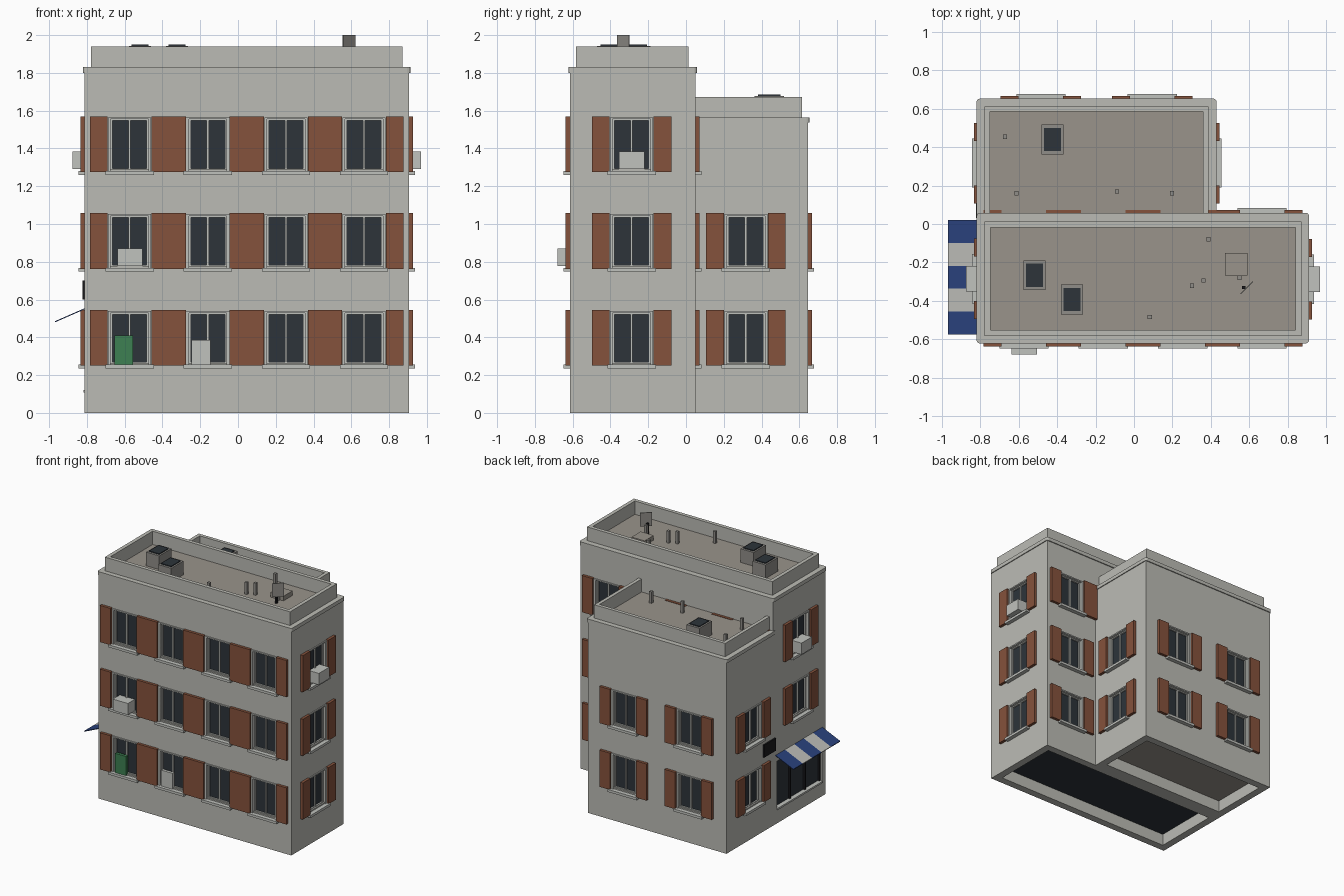
import bpy, bmesh
from mathutils import Vector

old = bpy.data.objects.get("Cube")
if old:
    bpy.data.objects.remove(old, do_unlink=True)


def material(name, rgb):
    m = bpy.data.materials.new(name)
    m.use_nodes = True
    m.diffuse_color = (*rgb, 1)
    m.node_tree.nodes["Principled BSDF"].inputs["Base Color"].default_value = (*rgb, 1)
    return m


WALL = material("plaster grey", (0.5, 0.5, 0.46))
TRIM = material("pale trim", (0.53, 0.54, 0.51))
SHUTTER = material("shutter brown", (0.235, 0.084, 0.045))
GLASS = material("dark glass", (0.026, 0.034, 0.042))
ROOF = material("roof grey", (0.32, 0.295, 0.258))
METAL = material("vent grey", (0.28, 0.27, 0.25))
GREEN = material("green panel", (0.048, 0.216, 0.084))
BLUE = material("awning blue", (0.023, 0.054, 0.205))
WHITE = material("awning white", (0.5, 0.5, 0.47))
BLACK = material("black", (0.01, 0.01, 0.012))

parts = {}


def box(name, mat, x0, x1, y0, y1, z0, z1):
    """Add one box to the named part."""
    parts.setdefault(name, (mat, []))[1].append((x0, x1, y0, y1, z0, z1))


def make_object(name, mat, bm):
    bmesh.ops.recalc_face_normals(bm, faces=bm.faces)
    mesh = bpy.data.meshes.new(name)
    bm.to_mesh(mesh)
    bm.free()
    mesh.materials.append(mat)
    ob = bpy.data.objects.new(name, mesh)
    bpy.context.collection.objects.link(ob)
    return ob


def boxes_object(name, mat, boxes):
    bm = bmesh.new()
    for x0, x1, y0, y1, z0, z1 in boxes:
        vs = bmesh.ops.create_cube(bm, size=1)["verts"]
        bmesh.ops.scale(bm, vec=(x1 - x0, y1 - y0, z1 - z0), verts=vs)
        bmesh.ops.translate(bm, vec=((x0 + x1) / 2, (y0 + y1) / 2, (z0 + z1) / 2), verts=vs)
    return make_object(name, mat, bm)


# Each facade: axis it faces, position of its plane, outward sign
FACADES = {
    "front": ("y", -0.615, -1), "main_back": ("y", 0.05, 1), "rear": ("y", 0.645, 1),
    "main_left": ("x", 0.905, 1), "right": ("x", -0.812, -1), "wing_left": ("x", 0.423, 1),
}


def on_wall(facade, u0, u1, d0, d1, z0, z1):
    """Box extents from a span along a facade and depths outward from it."""
    axis, pos, sign = FACADES[facade]
    a, b = sorted((pos + sign * d0, pos + sign * d1))
    return (u0, u1, a, b, z0, z1) if axis == "y" else (a, b, u0, u1, z0, z1)


def wall_box(name, mat, *span):
    box(name, mat, *on_wall(*span))


cuts = {"main": [], "wing": []}
FLOORS = (0.25, 0.7625, 1.275)


def shutters(f, u, z):
    for s in (-1, 1):
        a, b = sorted((u + s * 0.116, u + s * 0.21))
        wall_box("shutters", SHUTTER, f, a, b, -0.005, 0.022, z, z + 0.295)


def window(f, block, u, z):
    shutters(f, u, z)
    cuts[block].append(on_wall(f, u - 0.1, u + 0.1, -0.03, 0.02, z + 0.015, z + 0.28))
    # raised surround and sill
    for s in (-1, 1):
        a, b = sorted((u + s * 0.1, u + s * 0.114))
        wall_box("window_surrounds", TRIM, f, a, b, -0.03, 0.008, z + 0.005, z + 0.29)
        a, b = sorted((u + s * 0.09, u + s * 0.1))
        wall_box("window_frames", TRIM, f, a, b, -0.03, -0.012, z + 0.015, z + 0.28)
    wall_box("window_surrounds", TRIM, f, u - 0.1, u + 0.1, -0.03, 0.008, z + 0.28, z + 0.29)
    wall_box("window_sills", TRIM, f, u - 0.128, u + 0.128, -0.03, 0.033, z - 0.015, z + 0.005)
    # casements and glass
    for a in (0.005, 0.272):
        wall_box("window_frames", TRIM, f, u - 0.1, u + 0.1, -0.03, -0.012, z + a, z + a + 0.015)
    wall_box("window_frames", TRIM, f, u - 0.006, u + 0.006, -0.03, -0.012, z + 0.015, z + 0.28)
    wall_box("window_glass", GLASS, f, u - 0.095, u + 0.095, -0.034, -0.024, z + 0.01, z + 0.285)


# Windows on every facade
COLUMNS = (-0.574, -0.16, 0.254, 0.667)
for i, z in enumerate(FLOORS):
    for u in COLUMNS:
        window("front", "main", u, z)
    window("main_back", "main", COLUMNS[-1], z)
    window("main_left", "main", -0.288, z)
    if i > 0:
        window("right", "main", -0.285, z)
    if i < 2:
        window("right", "wing", 0.317, z)
        window("wing_left", "wing", 0.317, z)
        for u in (-0.485, 0.095):
            window("rear", "wing", u, z)
for u in COLUMNS[:3]:
    shutters("main_back", u, FLOORS[2])

# Air conditioners and panels standing in windows
for f, u, z in (("front", -0.572, FLOORS[1]), ("main_left", -0.288, FLOORS[2]), ("right", -0.285, FLOORS[2])):
    wall_box("air_conditioners", TRIM, f, u - 0.067, u + 0.067, -0.03, 0.064, z + 0.016, z + 0.108)
wall_box("green_window_panel", GREEN, "front", -0.655, -0.557, -0.012, 0.012, 0.255, 0.41)
wall_box("pale_window_panel", TRIM, "front", -0.245, -0.145, -0.012, 0.012, 0.257, 0.385)

# Shop front
cuts["main"].append(on_wall("right", -0.57, 0.0, -0.04, 0.02, 0.12, 0.5))
wall_box("shop_glass", GLASS, "right", -0.575, 0.005, -0.045, -0.03, 0.115, 0.505)
for u in (-0.565, -0.38, -0.19, -0.005):
    wall_box("shop_mullions", BLACK, "right", u - 0.006, u + 0.006, -0.04, -0.015, 0.12, 0.5)
wall_box("shop_sill", TRIM, "right", -0.575, 0.005, -0.04, 0.006, 0.108, 0.122)
wall_box("shop_sign", BLACK, "right", 0.03, 0.18, 0, 0.012, 0.6, 0.7)

# Striped awning
for i in range(5):
    y0 = -0.575 + i * 0.119
    bm = bmesh.new()
    quad = [bm.verts.new(p) for p in ((-0.81, y0, 0.555), (-0.97, y0, 0.485),
                                      (-0.97, y0 + 0.119, 0.485), (-0.81, y0 + 0.119, 0.555))]
    face = bm.faces.new(quad)
    top = bmesh.ops.extrude_face_region(bm, geom=[face])["geom"]
    bmesh.ops.translate(bm, vec=(0, 0, -0.006), verts=[v for v in top if isinstance(v, bmesh.types.BMVert)])
    make_object(f"awning_stripe_{i + 1}", WHITE if i % 2 else BLUE, bm)


def ring(name, mat, x0, x1, y0, y1, z0, z1, t, closed=True):
    """Parapet walls round a roof; the front run is left out when not closed."""
    box(name, mat, x0, x0 + t, y0, y1, z0, z1)
    box(name, mat, x1 - t, x1, y0, y1, z0, z1)
    box(name, mat, x0 + t, x1 - t, y1 - t, y1, z0, z1)
    if closed:
        box(name, mat, x0 + t, x1 - t, y0, y0 + t, z0, z1)


# Cornices, parapets and roof decks
ring("main_parapet", WALL, -0.778, 0.872, -0.583, 0.013, 1.82, 1.94, 0.03)
ring("wing_parapet", WALL, -0.778, 0.388, 0.05, 0.613, 1.55, 1.672, 0.028, closed=False)
box("main_roof_deck", ROOF, -0.76, 0.855, -0.565, 0.0, 1.82, 1.833)
box("wing_roof_deck", ROOF, -0.76, 0.37, 0.05, 0.6, 1.55, 1.567)


def cornice(name, x0, x1, y0, y1, z0, z1):
    ob = boxes_object(name, WALL, [(x0, x1, y0, y1, z0, z1)])
    bm = bmesh.new()
    bm.from_mesh(ob.data)
    upright = [e for e in bm.edges if abs((e.verts[0].co - e.verts[1].co).normalized().z) > 0.9]
    bmesh.ops.bevel(bm, geom=upright, offset=0.016, segments=3, profile=0.5, affect="EDGES")
    bm.to_mesh(ob.data)
    bm.free()


cornice("main_cornice", -0.82, 0.912, -0.622, 0.058, 1.8, 1.83)
cornice("wing_cornice", -0.82, 0.43, 0.03, 0.653, 1.537, 1.565)

# Roof lights
for x, y, z in ((-0.518, -0.267, 1.825), (-0.323, -0.393, 1.825), (-0.425, 0.44, 1.56)):
    box("roof_light_boxes", METAL, x - 0.058, x + 0.058, y - 0.078, y + 0.078, z, z + 0.118)
    box("roof_light_glass", GLASS, x - 0.045, x + 0.045, y - 0.06, y + 0.06, z + 0.118, z + 0.125)

# Vent pipes and hatch
for x, y in ((0.388, -0.08), (0.302, -0.322), (0.362, -0.295), (0.55, -0.28), (0.082, -0.485)):
    box("vent_pipes", METAL, x - 0.011, x + 0.011, y - 0.011, y + 0.011, 1.825, 1.93)
for x, y in ((-0.672, 0.455), (-0.612, 0.16), (-0.088, 0.17), (0.198, 0.16)):
    box("vent_pipes", METAL, x - 0.011, x + 0.011, y - 0.011, y + 0.011, 1.56, 1.66)
box("roof_hatch", ROOF, 0.475, 0.592, -0.268, -0.152, 1.825, 1.87)

# Square aerial panel turned diagonally on a pole
box("aerial_pole", BLACK, 0.564, 0.58, -0.338, -0.322, 1.825, 1.92)
bm = bmesh.new()
bmesh.ops.create_cube(bm, size=1)
across, out = Vector((1, 1, 0)).normalized(), Vector((1, -1, 0)).normalized()
for v in bm.verts:
    c = v.co.copy()
    v.co = Vector((0.588, -0.332, 1.945)) + across * c.x * 0.09 + out * c.y * 0.006 + Vector((0, 0, c.z * 0.11))
make_object("aerial_panel", METAL, bm)

# Building bodies with window openings and a hollow underside
BODIES = {"main": (-0.812, 0.905, -0.615, 0.05, 0, 1.81), "wing": (-0.812, 0.423, 0.05, 0.645, 0, 1.55)}
for block, size in BODIES.items():
    x0, x1, y0, y1, z0, z1 = size
    t = 0.06
    inner = (x0 + t, x1 - t, y0 + t, y1 - t)
    cuts[block].append((*inner, -0.05, 0.1))
    box(block + "_underside", GLASS if block == "main" else ROOF, *inner, 0.095, 0.105)
    body = boxes_object(block + "_walls", WALL, [size])
    cutter = boxes_object(block + "_cutter", WALL, cuts[block])
    cutter.hide_render = True
    mod = body.modifiers.new("openings", "BOOLEAN")
    mod.operation, mod.solver, mod.object = "DIFFERENCE", "EXACT", cutter
    bpy.context.view_layer.update()
    graph = bpy.context.evaluated_depsgraph_get()
    mesh = bpy.data.meshes.new_from_object(body.evaluated_get(graph))
    body.modifiers.clear()
    body.data = mesh
    bpy.data.objects.remove(cutter, do_unlink=True)

for name, (mat, boxes) in parts.items():
    boxes_object(name, mat, boxes)
